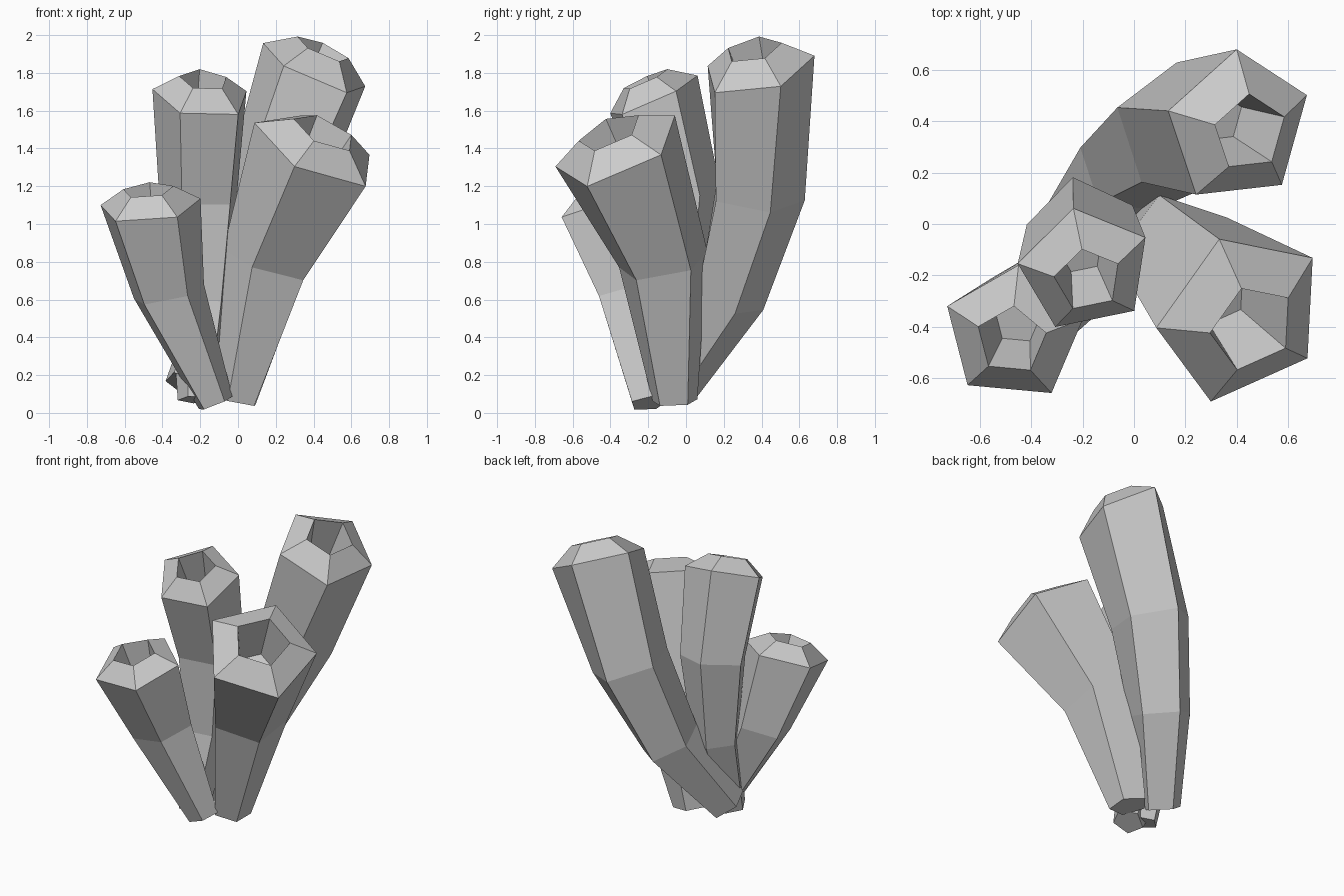
import bpy, bmesh, math
from mathutils import Vector

if "Cube" in bpy.data.objects:
    bpy.data.objects.remove(bpy.data.objects["Cube"])

SIDES = 5


def ring(bm, center, slope, radius, phase):
    """Five-sided ring in a plane whose normal leans by slope = (x, y)."""
    n = Vector((slope[0], slope[1], 1)).normalized()
    u = (Vector((1, 0, 0)) - n * n.x).normalized()
    v = n.cross(u)
    verts = []
    for k in range(SIDES):
        a = math.radians(phase + 360 / SIDES * k)
        p = Vector(center) + radius * (math.cos(a) * u + math.sin(a) * v)
        p.z = max(p.z, 0)
        verts.append(bm.verts.new(p))
    return verts


def tube(name, phase, rings, lip):
    """Hollow tube: body rings from base to rim, then lip and inner cavity."""
    bm = bmesh.new()
    center, slope, radius = rings[-1]
    n = Vector((slope[0], slope[1], 1)).normalized()
    c = Vector(center)
    inner = [(c + n * lip * radius, slope, radius * 0.5),      # raised lip
             (c - n * radius * 0.6, slope, radius * 0.33)]     # cavity floor
    loops = [ring(bm, *r, phase) for r in rings + inner]
    for a, b in zip(loops, loops[1:]):
        for i in range(SIDES):
            j = (i + 1) % SIDES
            bm.faces.new((a[i], a[j], b[j], b[i]))
    bm.faces.new(loops[0][::-1])
    bm.faces.new(loops[-1])
    mesh = bpy.data.meshes.new(name)
    bm.to_mesh(mesh)
    bm.free()
    bpy.context.collection.objects.link(bpy.data.objects.new(name, mesh))


# each ring: centre, lean of its normal, radius
tube("short_left_tube", 14, [
    ((-0.12, -0.20, 0.05), (-0.40, -0.10), 0.10),
    ((-0.37, -0.29, 0.63), (-0.22, -0.20), 0.20),
    ((-0.469, -0.427, 1.092), (-0.094, -0.30), 0.28)], 0.33)

tube("middle_tube", 28, [
    ((-0.22, -0.18, 0.07), (0.0, 0.20), 0.10),
    ((-0.20, -0.05, 0.58), (0.0, 0.10), 0.155),
    ((-0.20, -0.03, 1.14), (0.05, -0.20), 0.22),
    ((-0.19, -0.177, 1.674), (0.113, -0.449), 0.267)], 0.37)

tube("tall_back_tube", 19, [
    ((-0.27, -0.06, 0.14), (0.50, 0.50), 0.13),
    ((-0.03, 0.22, 0.61), (0.40, 0.35), 0.20),
    ((0.17, 0.37, 1.15), (0.35, 0.10), 0.26),
    ((0.405, 0.378, 1.822), (0.449, -0.222), 0.31)], 0.37)

tube("wide_right_tube", 33, [
    ((-0.01, -0.06, 0.06), (0.20, -0.05), 0.125),
    ((0.16, -0.12, 0.79), (0.32, -0.20), 0.25),
    ((0.418, -0.362, 1.396), (0.481, -0.452), 0.362)], 0.30)
